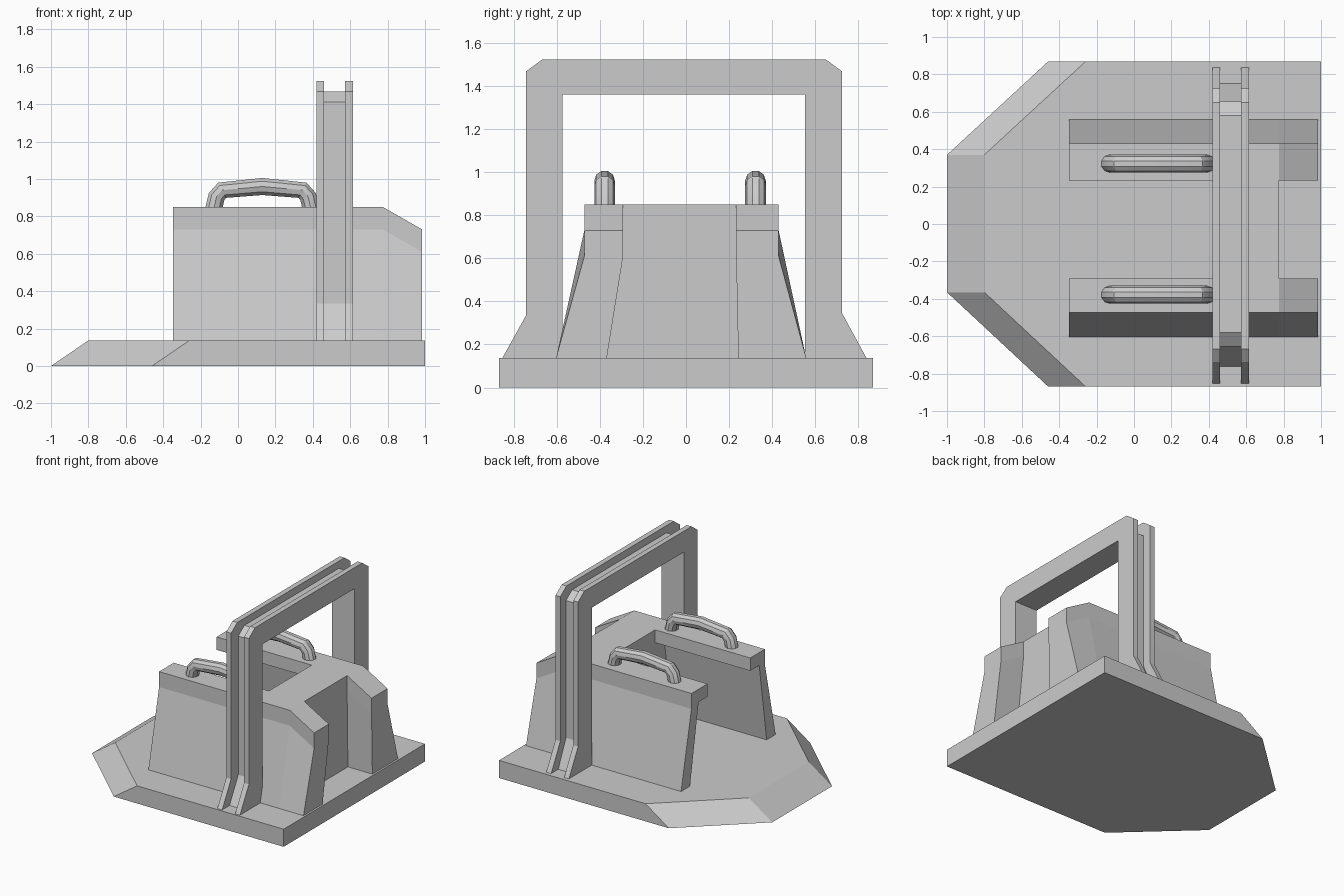
import bpy, bmesh

if "Cube" in bpy.data.objects:
    bpy.data.objects.remove(bpy.data.objects["Cube"])

BASE_TOP = 0.137


def loft(name, rings):
    """Skin a list of equal-length closed rings of 3D points and cap both ends."""
    bm = bmesh.new()
    loops = [[bm.verts.new(p) for p in ring] for ring in rings]
    n = len(loops[0])
    for a, b in zip(loops, loops[1:]):
        for i in range(n):
            j = (i + 1) % n
            bm.faces.new((a[i], a[j], b[j], b[i]))
    bm.faces.new(loops[0])
    bm.faces.new(loops[-1])
    bmesh.ops.recalc_face_normals(bm, faces=bm.faces)
    mesh = bpy.data.meshes.new(name)
    bm.to_mesh(mesh)
    bm.free()
    obj = bpy.data.objects.new(name, mesh)
    bpy.context.collection.objects.link(obj)
    return obj


def prism(name, profile, x0, x1):
    """Extrude a YZ profile along X."""
    return loft(name, [[(x, y, z) for y, z in profile] for x in (x0, x1)])


# Base plate with sloped nose
def base_ring(shift, z):
    return [(-1 + shift, -0.365, z), (-0.46 + shift, -0.868, z), (1, -0.868, z),
            (1, 0.868, z), (-0.46 + shift, 0.868, z), (-1 + shift, 0.37, z)]


loft("base_plate", [base_ring(0, 0), base_ring(0.2, BASE_TOP)])


# Arch: two outer flanges and a recessed web
def arch(top, y_lo, y_hi, foot_lo, foot_hi):
    return [(foot_lo, BASE_TOP), (y_lo, 0.335), (y_lo, top - 0.055), (y_lo + 0.075, top),
            (y_hi - 0.075, top), (y_hi, top - 0.055), (y_hi, 0.345), (foot_hi, BASE_TOP),
            (0.553, BASE_TOP), (0.553, 1.36), (-0.573, 1.36), (-0.573, BASE_TOP)]


flange = arch(1.523, -0.743, 0.725, -0.853, 0.838)
prism("arch_flange_front", flange, 0.42, 0.461)
prism("arch_flange_rear", flange, 0.573, 0.614)
prism("arch_web", arch(1.467, -0.655, 0.655, -0.762, 0.75), 0.461, 0.573)


# Side walls: thin capped wall in front, solid tapered block behind
def wall(side, s, outer, outer_foot, inner, inner_foot):
    t = 0.85
    thin = [(outer, t), (outer, t - 0.12), (outer_foot, BASE_TOP),
            (outer_foot - s * 0.11, BASE_TOP), (inner + s * 0.11, t - 0.1),
            (inner, t - 0.1), (inner, t)]
    prism(side + "_thin_wall", thin, -0.348, 0.47)
    rings = []
    for x, top in ((0.47, 0.85), (0.775, 0.85), (0.985, 0.73)):
        rings.append([(x, outer, top), (x, outer, top - 0.12), (x, outer_foot, BASE_TOP),
                      (x, inner_foot, BASE_TOP), (x, inner, top - 0.12), (x, inner, top)])
    loft(side + "_rear_block", rings)


wall("left", -1, -0.472, -0.603, -0.292, -0.368)
wall("right", 1, 0.43, 0.558, 0.233, 0.243)

# Bridge joining both walls
prism("cross_bridge", [(-0.292, 0.85), (-0.292, 0.73), (-0.368, BASE_TOP),
                       (0.243, BASE_TOP), (0.233, 0.73), (0.233, 0.85)], 0.47, 0.775)


# Rounded carrying handles
def handle(name, y):
    path = [(-0.132, 0.83), (-0.115, 0.905), (-0.085, 0.94), (0.13, 0.96),
            (0.345, 0.94), (0.375, 0.905), (0.392, 0.83)]
    curve = bpy.data.curves.new(name, 'CURVE')
    curve.dimensions = '3D'
    curve.bevel_depth = 0.048
    curve.bevel_resolution = 3
    curve.use_fill_caps = True
    spline = curve.splines.new('POLY')
    spline.points.add(len(path) - 1)
    for point, (x, z) in zip(spline.points, path):
        point.co = (x, y, z, 1)
    obj = bpy.data.objects.new(name, curve)
    bpy.context.collection.objects.link(obj)
    bpy.ops.object.select_all(action='DESELECT')
    obj.select_set(True)
    bpy.context.view_layer.objects.active = obj
    bpy.ops.object.convert(target='MESH')
    bpy.ops.object.shade_smooth_by_angle()


handle("left_handle", -0.378)
handle("right_handle", 0.323)
